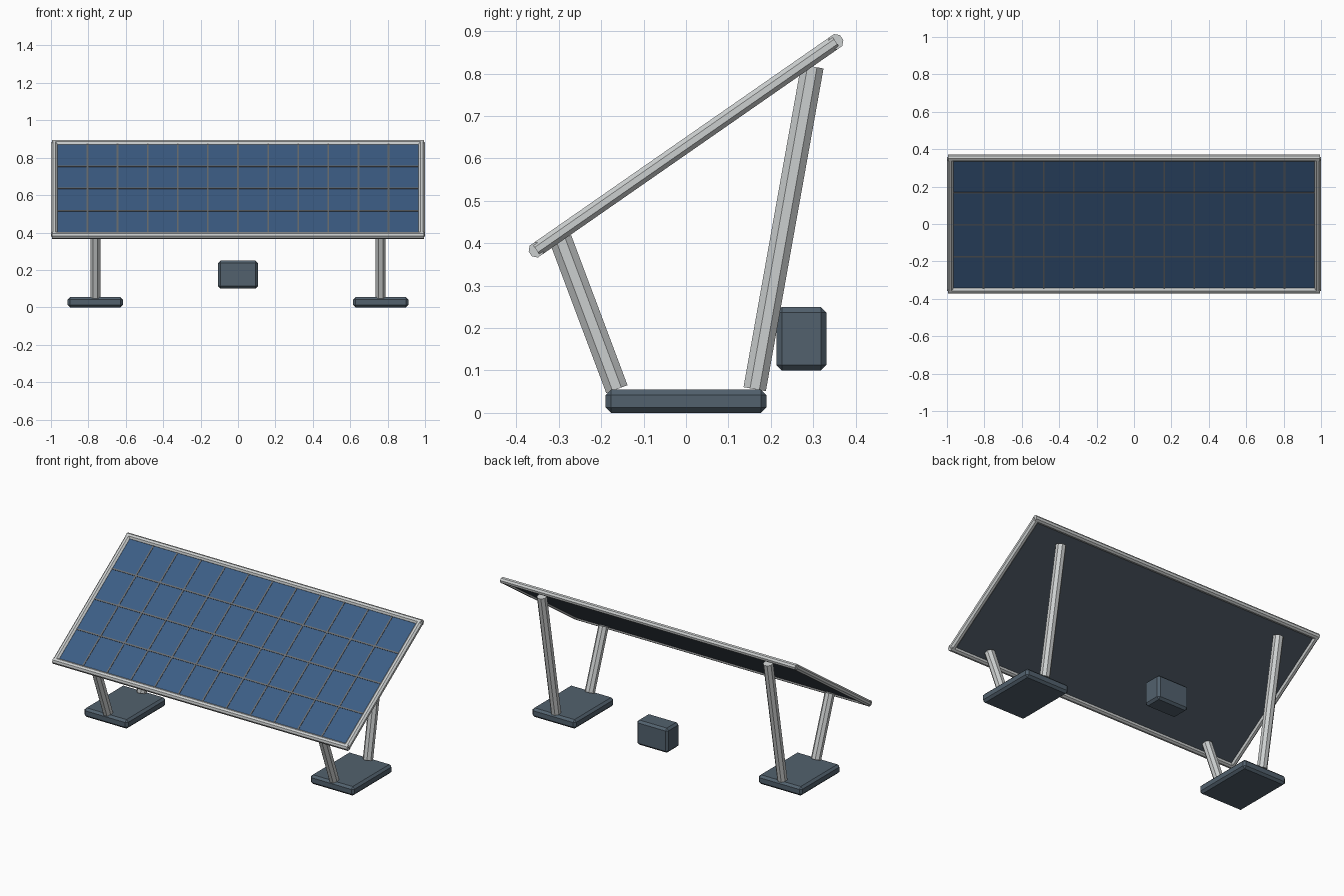
import bpy, bmesh, math
from mathutils import Matrix, Vector

cube = bpy.data.objects.get("Cube")
if cube:
    bpy.data.objects.remove(cube, do_unlink=True)


def material(name, r, g, b):
    m = bpy.data.materials.new(name)
    m.use_nodes = True
    m.diffuse_color = (r, g, b, 1)
    m.node_tree.nodes["Principled BSDF"].inputs["Base Color"].default_value = (r, g, b, 1)
    return m


metal = material("pale metal", 0.6, 0.62, 0.62)
slate = material("slate", 0.085, 0.12, 0.155)
blue = material("cell blue", 0.045, 0.11, 0.235)
backing = material("dark backing", 0.065, 0.085, 0.11)
grey = material("seam grey", 0.14, 0.15, 0.16)

# Panel space: x across, y up the slope, z out of the glass
TILT = Matrix.Translation((0, 0, 0.63)) @ Matrix.Rotation(math.radians(34.8), 4, 'X')
FLAT = Matrix.Identity(4)


def finish(bm, name, mats, space):
    mesh = bpy.data.meshes.new(name)
    bm.normal_update()
    bm.to_mesh(mesh)
    bm.free()
    ob = bpy.data.objects.new(name, mesh)
    bpy.context.collection.objects.link(ob)
    for m in mats:
        mesh.materials.append(m)
    ob.matrix_world = space
    return ob


def add_box(bm, centre, size):
    bmesh.ops.create_cube(bm, size=1, matrix=Matrix.Translation(centre) @ Matrix.Diagonal((*size, 1)))


def block(name, centre, size, mat, bevel):
    bm = bmesh.new()
    add_box(bm, centre, size)
    bmesh.ops.bevel(bm, geom=bm.edges[:], offset=bevel, segments=1, affect='EDGES', profile=0.5)
    return finish(bm, name, [mat], FLAT)


def tube(name, a, b, radius, space=FLAT):
    """Eight-sided bar from a to b."""
    a, b = Vector(a), Vector(b)
    d = b - a
    turn = d.to_track_quat('Z', 'Y').to_matrix().to_4x4()
    place = Matrix.Translation((a + b) / 2) @ turn @ Matrix.Rotation(math.pi / 8, 4, 'Z')
    bm = bmesh.new()
    bmesh.ops.create_cone(bm, cap_ends=True, segments=8, radius1=radius, radius2=radius,
                          depth=d.length, matrix=place)
    return finish(bm, name, [metal], space)


# Panel sheet: blue glass in front, dark backing elsewhere
bm = bmesh.new()
add_box(bm, (0, 0, -0.001), (1.94, 0.846, 0.014))
bm.normal_update()
for f in bm.faces:
    f.material_index = 0 if f.normal.z > 0.5 else 1
finish(bm, "panel_sheet", [blue, backing], TILT)

# Seams between the cells
COLS, ROWS, CELL_W, CELL_H = 12, 4, 0.161, 0.208
bm = bmesh.new()
for i in range(1, COLS):
    add_box(bm, ((i - COLS / 2) * CELL_W, 0, 0.006), (0.009, 0.83, 0.004))
for j in range(1, ROWS):
    add_box(bm, (0, (j - ROWS / 2) * CELL_H, 0.0065), (1.93, 0.009, 0.004))
finish(bm, "cell_seams", [grey], TILT)

# Frame bars around the sheet
R = 0.0185
for name, s in (("top", 1), ("bottom", -1)):
    tube("frame_" + name, (-0.994, s * 0.43, 0), (0.994, s * 0.43, 0), R, TILT)
for name, s in (("left", 1), ("right", -1)):
    tube("frame_" + name, (s * 0.982, -0.43, 0), (s * 0.982, 0.43, 0), R, TILT)

# Feet and legs on each side
for side, s in (("left", 1), ("right", -1)):
    x = s * 0.763
    block(side + "_foot", (x, 0, 0.0275), (0.295, 0.38, 0.055), slate, 0.013)
    tube(side + "_front_leg", (x, -0.163, 0.056), (x, -0.296, 0.41), 0.029)
    tube(side + "_rear_leg", (x, 0.162, 0.056), (x, 0.298, 0.817), 0.029)

# Control box behind the panel
block("control_box", (0, 0.272, 0.175), (0.212, 0.118, 0.15), slate, 0.013)
